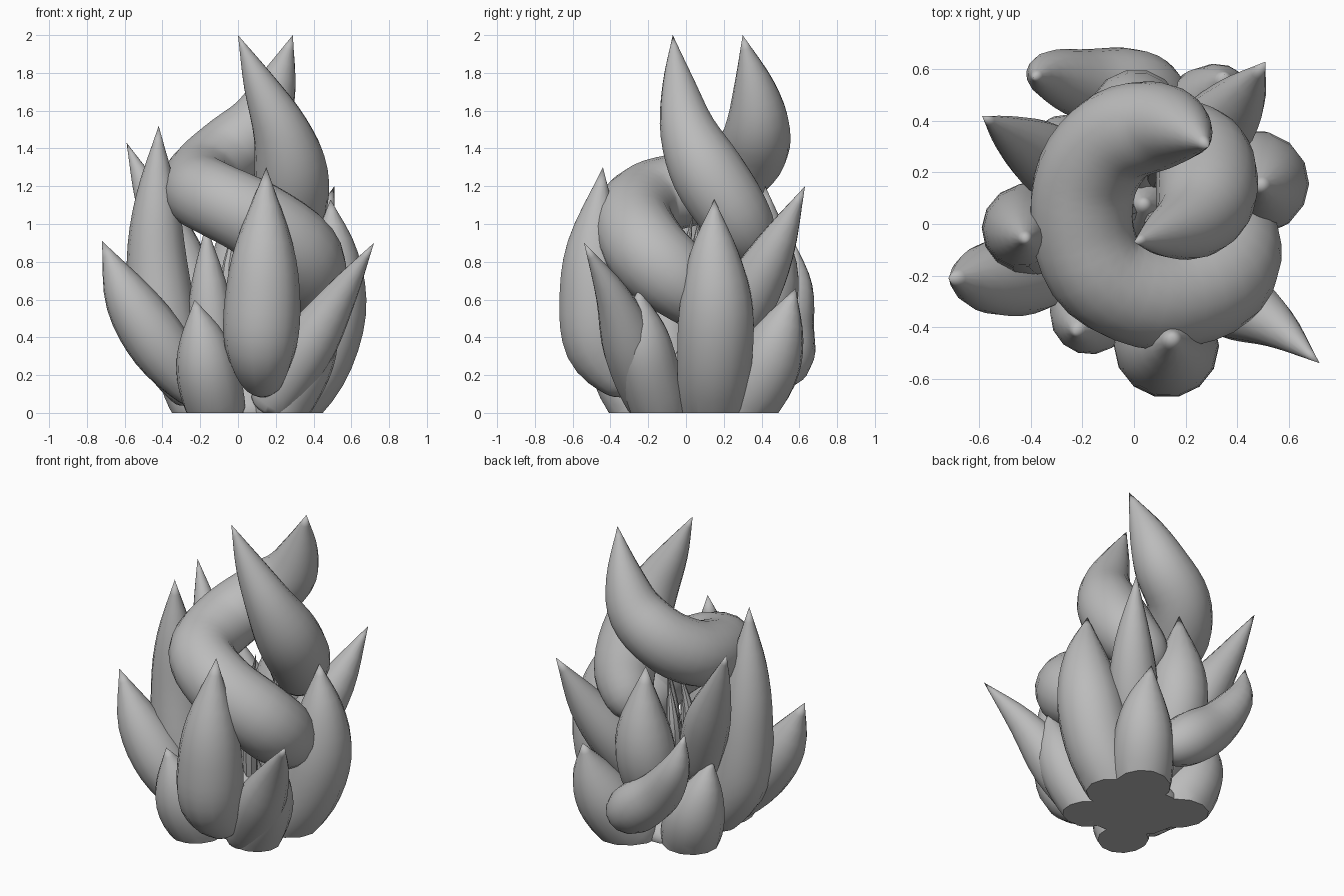
import bpy, bmesh, math
from mathutils import Vector

cube = bpy.data.objects.get("Cube")
if cube:
    bpy.data.objects.remove(cube, do_unlink=True)

grey = bpy.data.materials.new("matte_grey")
grey.use_nodes = True
grey.diffuse_color = (0.5, 0.5, 0.5, 1)
grey.node_tree.nodes["Principled BSDF"].inputs["Base Color"].default_value = (0.5, 0.5, 0.5, 1)


def spline(points, steps):
    """Smooth curve through (x, y, z, radius) points."""
    p = [2 * points[0] - points[1]] + points + [2 * points[-1] - points[-2]]
    out = []
    for a, b, c, d in zip(p, p[1:], p[2:], p[3:]):
        for i in range(steps):
            t = i / steps
            out.append(0.5 * (2 * b + (c - a) * t + (2 * a - 5 * b + 4 * c - d) * t * t
                              + (3 * b - a - 3 * c + d) * t ** 3))
    return out + [points[-1]]


def tongue(name, points, sides=14, steps=4):
    """Tapered flame tongue swept along a path, rounded root and pointed tip."""
    pts = [Vector(p) for p in points]
    root = pts[0] - (pts[1] - pts[0]).normalized() * pts[0].w * 0.6
    root.w = pts[0].w * 0.4
    path = spline([root] + pts, steps)
    bm = bmesh.new()
    rings, normal = [], Vector((1, 0, 0))
    for i, p in enumerate(path[:-1]):
        tangent = (path[i + 1] - path[max(i - 1, 0)]).to_3d().normalized()
        normal = (normal - tangent * normal.dot(tangent)).normalized()
        side = tangent.cross(normal)
        r = max(p.w, 0.006)
        rings.append([bm.verts.new(p.to_3d() + r * (normal * math.cos(a) + side * math.sin(a)))
                      for a in (math.tau * k / sides for k in range(sides))])
    for low, high in zip(rings, rings[1:]):
        for k in range(sides):
            n = (k + 1) % sides
            bm.faces.new((low[k], low[n], high[n], high[k]))
    tip = bm.verts.new(path[-1].to_3d())
    for k in range(sides):
        bm.faces.new((rings[-1][k], rings[-1][(k + 1) % sides], tip))
    bm.faces.new(rings[0][::-1])
    # Trim flat on the ground
    cut = bmesh.ops.bisect_plane(bm, geom=bm.verts[:] + bm.edges[:] + bm.faces[:],
                                 plane_co=(0, 0, 0), plane_no=(0, 0, 1), clear_inner=True)
    edges = [e for e in cut["geom_cut"] if isinstance(e, bmesh.types.BMEdge)]
    if edges:
        bmesh.ops.holes_fill(bm, edges=edges, sides=0)
    bmesh.ops.recalc_face_normals(bm, faces=bm.faces[:])
    mesh = bpy.data.meshes.new(name)
    bm.to_mesh(mesh)
    bm.free()
    mesh.materials.append(grey)
    obj = bpy.data.objects.new(name, mesh)
    bpy.context.collection.objects.link(obj)
    bpy.ops.object.select_all(action="DESELECT")
    obj.select_set(True)
    bpy.context.view_layer.objects.active = obj
    bpy.ops.object.shade_smooth_by_angle(angle=math.radians(40))


# Two large spiralling flames
tongue("long_spiral_flame", [
    (.3, .1, .5, .1), (.36, -.03, .68, .2), (.32, -.2, .85, .22), (.1, -.28, 1.02, .21),
    (-.12, -.2, 1.13, .2), (-.2, -.02, 1.18, .2), (-.18, .19, 1.25, .2),
    (-.06, .34, 1.37, .19), (.1, .38, 1.52, .17), (.2, .36, 1.73, .11), (.29, .3, 2, 0)], 18)
tongue("short_spiral_flame", [
    (.09, .33, .82, .06), (.18, .33, .91, .15), (.27, .25, 1.06, .19), (.28, .11, 1.28, .195),
    (.225, .01, 1.5, .15), (.11, -.04, 1.75, .085), (0, -.07, 2, 0)], 18)

# Outer ring of tongues
tongue("front_tongue", [(.13, -.34, .16, .11), (.12, -.45, .35, .19), (.13, -.475, .6, .2),
                        (.14, -.48, .9, .15), (.15, -.44, 1.3, 0)])
tongue("front_right_tongue", [(-.24, -.15, .12, .1), (-.41, -.19, .35, .16),
                              (-.58, -.21, .61, .13), (-.72, -.21, .91, 0)])
tongue("small_front_right_tongue", [(-.11, -.22, 0, .15), (-.16, -.33, .2, .165),
                                    (-.19, -.38, .4, .12), (-.23, -.42, .6, 0)])
tongue("small_front_left_tongue", [(.2, -.13, 0, .15), (.34, -.2, .25, .16),
                                   (.41, -.23, .45, .12), (.46, -.25, .66, 0)])
tongue("front_left_tongue", [(.18, -.2, .06, .12), (.36, -.29, .34, .15),
                             (.54, -.39, .62, .09), (.72, -.54, .9, 0)])
tongue("left_tongue", [(.2, .14, 0, .17), (.38, .15, .24, .2), (.48, .16, .55, .2),
                       (.505, .15, .85, .13), (.49, .15, 1.13, 0)])
tongue("back_left_tongue", [(.15, .2, .3, .1), (.28, .33, .6, .15),
                            (.4, .47, .87, .11), (.51, .63, 1.2, 0)])
tongue("small_back_left_tongue", [(.17, .27, 0, .17), (.27, .41, .22, .185),
                                  (.33, .5, .43, .13), (.35, .58, .66, 0)])
tongue("back_tongue", [(0, .2, .2, .12), (0, .38, .5, .18), (.01, .43, .8, .16),
                       (0, .42, 1.2, 0)])
tongue("curled_back_tongue", [(.12, .48, .22, .12), (0, .52, .31, .16), (-.18, .54, .46, .14),
                              (-.33, .58, .68, .09), (-.39, .57, .91, 0)])
tongue("small_back_right_tongue", [(-.15, .18, 0, .17), (-.24, .25, .2, .18),
                                   (-.31, .26, .4, .12), (-.35, .23, .61, 0)])
tongue("back_right_tongue", [(-.2, .15, .5, .12), (-.33, .25, .85, .14),
                             (-.47, .34, 1.15, .08), (-.59, .42, 1.43, 0)])
tongue("right_tongue", [(-.25, 0, .12, .12), (-.38, -.02, .4, .18), (-.43, -.02, .8, .16),
                        (-.43, -.04, 1.15, .11), (-.42, -.06, 1.52, 0)])

# Inner core with a ring of thin spikes
tongue("core", [(.03, .05, 0, .28), (.03, .05, .12, .22), (.03, .06, .3, .12), (.04, .08, .5, 0)])
tongue("inner_tongue", [(-.12, -.08, .15, .13), (-.15, -.1, .6, .11), (-.17, -.1, 1, 0)])
for i in range(5):
    c, s = math.cos(math.tau * i / 5), math.sin(math.tau * i / 5)
    tongue(f"inner_spike_{i + 1}", [(.05 + .08 * c, .1 + .08 * s, .3, .04),
                                    (.06 + .14 * c, .12 + .14 * s, .7, .04),
                                    (.08 + .1 * c, .13 + .1 * s, 1.05, 0)], 8)
